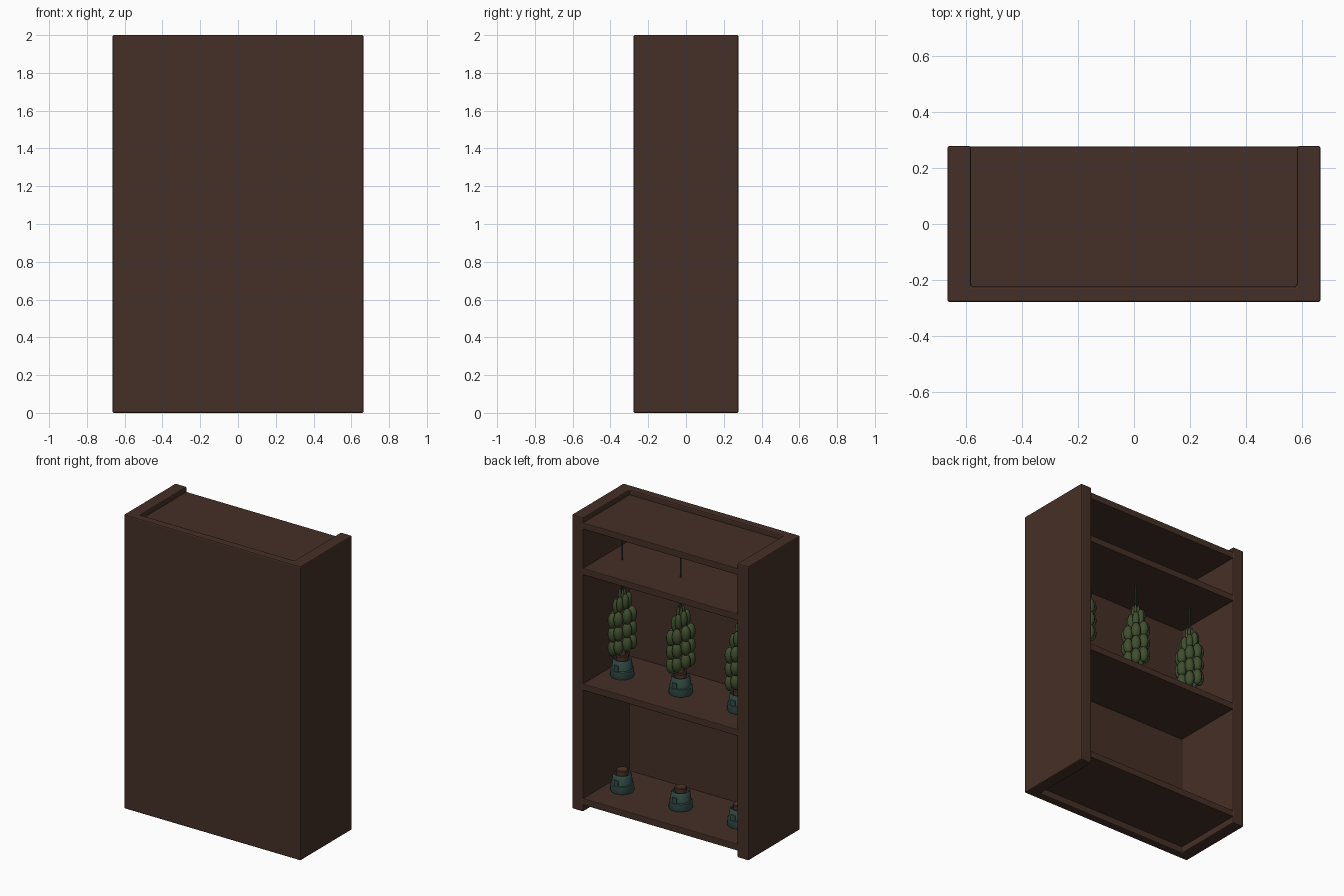
import bpy, bmesh, math

if "Cube" in bpy.data.objects:
    bpy.data.objects.remove(bpy.data.objects["Cube"], do_unlink=True)


def material(name, r, g, b):
    m = bpy.data.materials.new(name)
    m.use_nodes = True
    m.diffuse_color = (r, g, b, 1)
    bsdf = next(n for n in m.node_tree.nodes if n.type == "BSDF_PRINCIPLED")
    bsdf.inputs["Base Color"].default_value = (r, g, b, 1)
    return m


WOOD = material("dark walnut", 0.06, 0.029, 0.02)
GLAZE = material("teal glaze", 0.033, 0.075, 0.064)
SOIL = material("brown soil", 0.075, 0.033, 0.02)
CACTUS = material("cactus green", 0.05, 0.077, 0.028)
STEM = material("deep green", 0.025, 0.055, 0.03)


def finish(bm, name, mat, smooth=False):
    bmesh.ops.recalc_face_normals(bm, faces=bm.faces)
    mesh = bpy.data.meshes.new(name)
    bm.to_mesh(mesh)
    bm.free()
    mesh.materials.append(mat)
    ob = bpy.data.objects.new(name, mesh)
    bpy.context.scene.collection.objects.link(ob)
    if smooth:
        bpy.ops.object.select_all(action="DESELECT")
        ob.select_set(True)
        bpy.context.view_layer.objects.active = ob
        bpy.ops.object.shade_smooth_by_angle(angle=math.radians(40))
    return ob


def bevel(ob, width):
    mod = ob.modifiers.new("soft_edges", "BEVEL")
    mod.width = width
    mod.segments = 2


def prism(name, outline, z0, z1, mat):
    bm = bmesh.new()
    base = bm.faces.new([bm.verts.new((x, y, z0)) for x, y in outline])
    ext = bmesh.ops.extrude_face_region(bm, geom=[base])
    for v in ext["geom"]:
        if isinstance(v, bmesh.types.BMVert):
            v.co.z = z1
    return finish(bm, name, mat)


def lathe(name, profile, loc, mat, sides=24):
    bm = bmesh.new()
    rings = [[bm.verts.new((loc[0] + r * math.cos(math.tau * i / sides),
                            loc[1] + r * math.sin(math.tau * i / sides),
                            loc[2] + z)) for i in range(sides)]
             for r, z in profile]
    for a, b in zip(rings, rings[1:]):
        for i in range(sides):
            j = (i + 1) % sides
            bm.faces.new((a[i], a[j], b[j], b[i]))
    bm.faces.new(rings[0])
    bm.faces.new(rings[-1])
    return finish(bm, name, mat, True)


# Cabinet shell: two sides and a closed panel, open at +y
W, D, INNER, PANEL = 0.665, 0.278, 0.58, -0.222
shell = prism("cabinet_shell", [(-W, -D), (W, -D), (W, D), (INNER, D),
              (INNER, PANEL), (-INNER, PANEL), (-INNER, D), (-W, D)], 0, 2, WOOD)
bevel(shell, 0.008)

# Shelves, from bottom board to top board
SHELVES = (0.09, 0.87, 1.655, 1.965)
for i, top in enumerate(SHELVES):
    e = INNER + 0.005
    shelf = prism(f"shelf_{i + 1}", [(-e, PANEL - 0.005), (e, PANEL - 0.005),
                  (e, D - 0.002), (-e, D - 0.002)], top - 0.045, top, WOOD)
    bevel(shelf, 0.004)


# Potted plants
def pot(name, x, y, z):
    lathe(name + "_pot", [(0.072, 0), (0.075, 0.006), (0.073, 0.05), (0.066, 0.054),
                          (0.058, 0.112), (0.054, 0.117), (0.048, 0.115),
                          (0.044, 0.09)], (x, y, z), GLAZE)
    lathe(name + "_soil", [(0.036, 0.085), (0.038, 0.138), (0.034, 0.143)],
          (x, y, z), SOIL)
    # thin tag on the open side of the pot
    tag = prism(name + "_tag", [(x - 0.016, y + 0.062), (x + 0.016, y + 0.062),
                (x + 0.016, y + 0.07), (x - 0.016, y + 0.07)],
                z + 0.05, z + 0.09, GLAZE)
    bevel(tag, 0.002)


def ellipsoids(name, items, mat):
    bm = bmesh.new()
    for (x, y, z), r, h in items:
        new = bmesh.ops.create_uvsphere(bm, u_segments=12, v_segments=8, radius=1)
        for v in new["verts"]:
            v.co = (x + v.co.x * r, y + v.co.y * r, z + v.co.z * h)
    return finish(bm, name, mat, True)


def cactus(name, x, y, z):
    lathe(name + "_trunk", [(0.026, 0.13), (0.02, 0.2), (0.012, 0.45)],
          (x, y, z), SOIL, 12)
    pads, leaves = [], []
    for col in range(7):
        a = math.tau * col / 7
        rise = -0.03 * math.cos(a)
        for row in range(4):
            rad = 0.062 if row < 3 else 0.04
            size = 0.031 if row < 3 else 0.022
            pads.append(((x + rad * math.cos(a), y + rad * math.sin(a),
                          z + 0.21 + 0.093 * row + rise), size, 0.054))
    for k in range(4):
        a = math.tau * (k + 0.5) / 4
        leaves.append(((x + 0.016 * math.cos(a), y + 0.016 * math.sin(a),
                        z + 0.53), 0.011, 0.065))
    ellipsoids(name + "_pads", pads, CACTUS)
    ellipsoids(name + "_top_leaves", leaves, CACTUS)
    lathe(name + "_spike", [(0.012, 0.45), (0.007, 0.62), (0.005, 0.92)],
          (x, y, z), STEM, 8)


for k, side in ((-1, "right"), (0, "middle"), (1, "left")):
    px, py = 0.015 + 0.44 * k, 0.035
    pot(side + "_lower", px, py, SHELVES[0])
    pot(side + "_upper", px, py, SHELVES[1])
    cactus(side + "_cactus", px, py, SHELVES[1])
